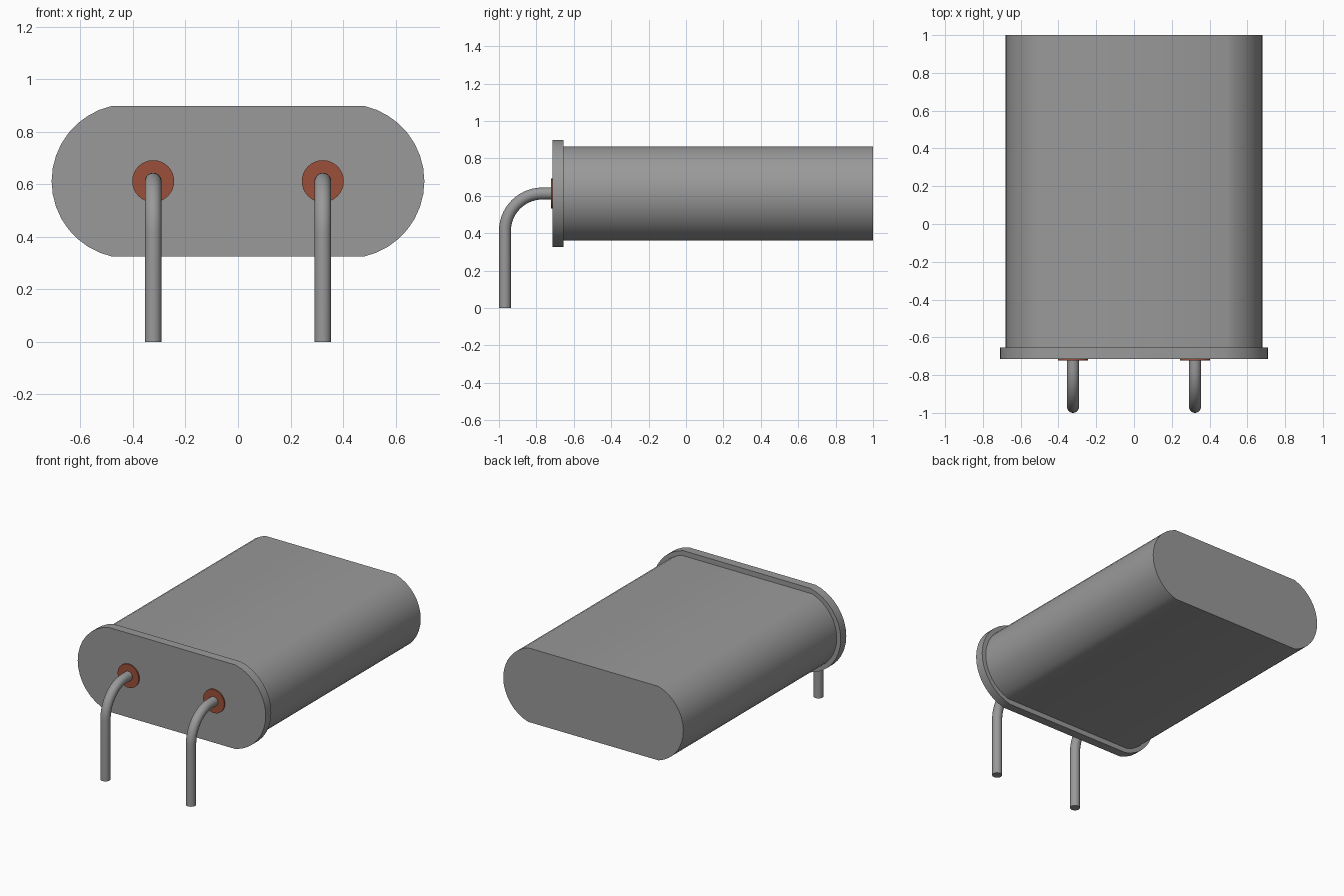
import bpy, bmesh, math
from mathutils import Vector

cube = bpy.data.objects.get("Cube")
if cube:
    bpy.data.objects.remove(cube, do_unlink=True)

MID_Z = 0.612        # height of the can's axis
ARC_X = 0.416        # centre of the rounded ends


def material(name, rgb):
    mat = bpy.data.materials.new(name)
    mat.use_nodes = True
    mat.diffuse_color = (*rgb, 1)
    mat.node_tree.nodes["Principled BSDF"].inputs["Base Color"].default_value = (*rgb, 1)
    return mat


metal = material("grey metal", (0.32, 0.32, 0.32))
seal = material("red brown seal", (0.33, 0.08, 0.042))


def loft(name, rings, mat):
    """Skin a list of equal rings of points, capped at both ends."""
    bm = bmesh.new()
    loops = [[bm.verts.new(p) for p in ring] for ring in rings]
    n = len(loops[0])
    for a, b in zip(loops, loops[1:]):
        for i in range(n):
            j = (i + 1) % n
            bm.faces.new((a[i], a[j], b[j], b[i]))
    bm.faces.new(loops[0])
    bm.faces.new(loops[-1])
    bmesh.ops.recalc_face_normals(bm, faces=bm.faces)
    mesh = bpy.data.meshes.new(name)
    bm.to_mesh(mesh)
    bm.free()
    obj = bpy.data.objects.new(name, mesh)
    bpy.context.collection.objects.link(obj)
    mesh.materials.append(mat)
    bpy.ops.object.select_all(action='DESELECT')
    obj.select_set(True)
    bpy.context.view_layer.objects.active = obj
    bpy.ops.object.shade_smooth_by_angle(angle=math.radians(30))
    return obj


def flattened_oval(half_x, half_z, y, steps=16):
    """Two shallow end arcs joined by straight top and bottom edges."""
    r = half_x - ARC_X
    sweep = math.asin(half_z / r)
    pts = []
    for side in (0, math.pi):
        for k in range(steps + 1):
            a = side - sweep + 2 * sweep * k / steps
            x = math.copysign(ARC_X, math.cos(side)) + r * math.cos(a)
            pts.append(Vector((x, y, MID_Z + r * math.sin(a))))
    return pts


def oval_block(name, half_x, half_z, y0, y1):
    return loft(name, [flattened_oval(half_x, half_z, y) for y in (y0, y1)], metal)


def circle(x, y, z, radius, tilt, sides):
    """Ring in the plane of x and a direction tilted in the yz plane."""
    u = Vector((0, math.cos(tilt), math.sin(tilt)))
    return [Vector((x, y, z)) + radius * (Vector((math.cos(t), 0, 0)) + u * math.sin(t))
            for t in (2 * math.pi * i / sides for i in range(sides))]


# Can and base flange
oval_block("can", 0.68, 0.2525, -0.655, 1.0)
oval_block("base_flange", 0.71, 0.287, -0.715, -0.655)

# Seals and bent leads
LEAD_Y, LEAD_R, BEND_R, STEPS = -0.968, 0.032, 0.2, 14
for side, x in (("left", 0.323), ("right", -0.323)):
    loft(side + "_seal", [circle(x, y, MID_Z, 0.08, math.pi / 2, 32)
                          for y in (-0.723, -0.714)], seal)
    rings = [circle(x, LEAD_Y, 0, LEAD_R, 0, 20)]
    for k in range(STEPS + 1):
        a = math.pi / 2 * k / STEPS
        y = LEAD_Y + BEND_R * (1 - math.cos(a))
        z = MID_Z - BEND_R + BEND_R * math.sin(a)
        rings.append(circle(x, y, z, LEAD_R, -a, 20))
    rings.append(circle(x, -0.715, MID_Z, LEAD_R, -math.pi / 2, 20))
    loft(side + "_lead", rings, metal)
